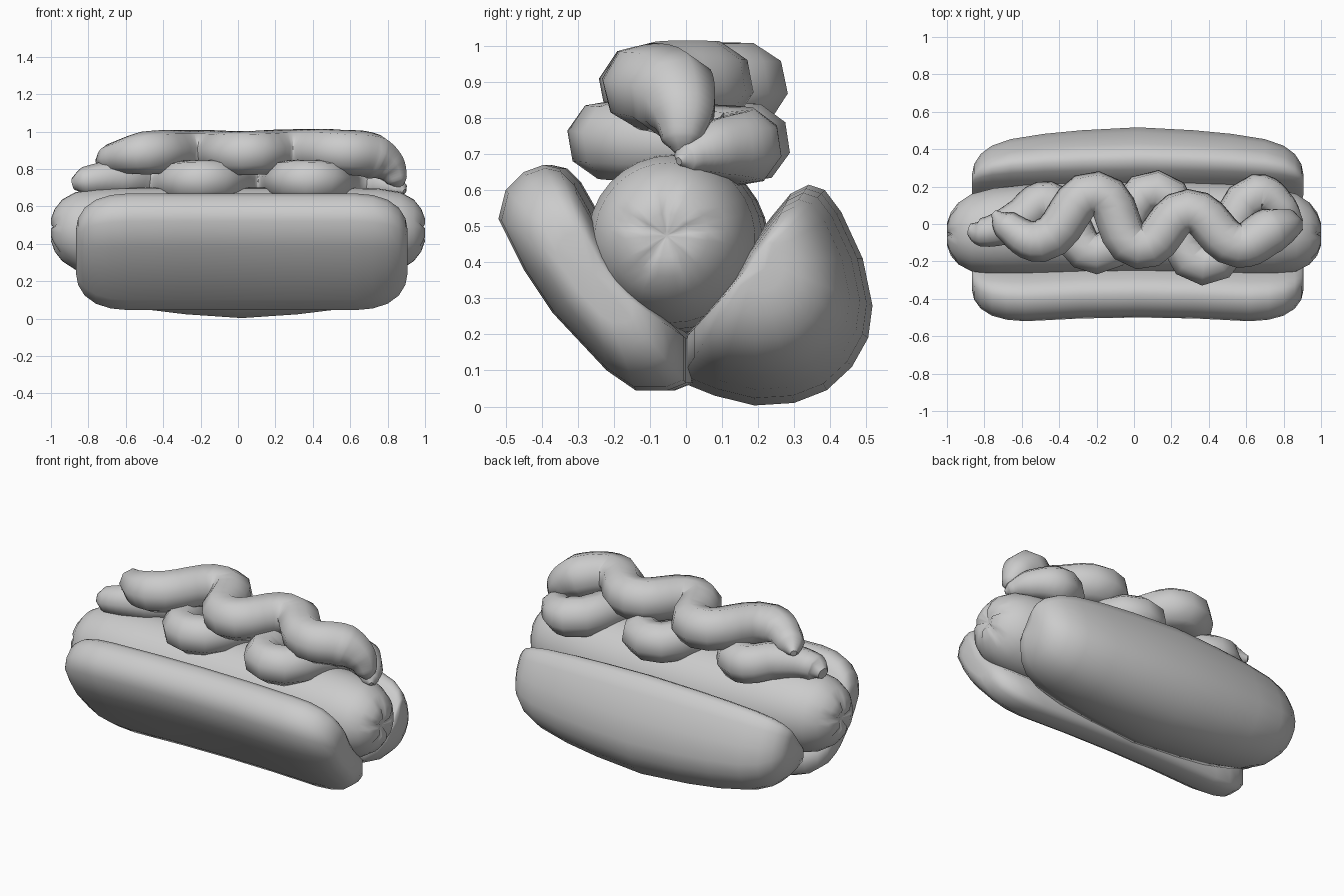
import bpy, bmesh
from math import cos, sin, pi
from mathutils import Vector

if "Cube" in bpy.data.objects:
    bpy.data.objects.remove(bpy.data.objects["Cube"])


def loft(name, rings):
    """Skin a list of equal-length closed rings and cap both ends."""
    bm = bmesh.new()
    rows = [[bm.verts.new(p) for p in ring] for ring in rings]
    n = len(rows[0])
    for a, b in zip(rows, rows[1:]):
        for i in range(n):
            j = (i + 1) % n
            bm.faces.new((a[i], a[j], b[j], b[i]))
    for row, ring in ((rows[0], rings[0]), (rows[-1], rings[-1])):
        tip = bm.verts.new(sum((Vector(p) for p in ring), Vector()) / n)
        for i in range(n):
            bm.faces.new((row[i], row[(i + 1) % n], tip))
    bmesh.ops.recalc_face_normals(bm, faces=bm.faces)
    mesh = bpy.data.meshes.new(name)
    bm.to_mesh(mesh)
    bm.free()
    mesh.shade_smooth()
    ob = bpy.data.objects.new(name, mesh)
    bpy.context.collection.objects.link(ob)
    return ob


def bun_half(name, section, pivot, stations):
    """Loft a y/z section along x; stations are (x, scale, y shift), mirrored."""
    full = [(-x, s, d) for x, s, d in reversed(stations)] + stations[1:]
    py, pz = pivot
    loft(name, [[(x + 0.02, py + (y - py) * s + d, pz + (z - pz) * s)
                 for y, z in section] for x, s, d in full])


# Front bun half: slim and straight, slightly hollow along its outer side
bun_half("front_bun",
         [(0, .065), (0, .19), (-.08, .27), (-.15, .35), (-.22, .45),
          (-.27, .55), (-.31, .62), (-.35, .66), (-.395, .67), (-.45, .65),
          (-.5, .6), (-.52, .52), (-.45, .38), (-.37, .26), (-.22, .1),
          (-.14, .045), (-.05, .045)],
         (-.25, .36),
         [(0, 1, .02), (.3, 1, .015), (.6, 1, 0), (.7, .97, 0),
          (.78, .89, 0), (.84, .75, 0), (.875, .57, 0), (.885, .4, 0)])

# Back bun half: plump, bulging towards the middle, tucked against the front
bun_half("back_bun",
         [(-.02, .07), (.08, .03), (.19, .003), (.3, .01), (.39, .045),
          (.46, .11), (.505, .19), (.517, .28), (.49, .41), (.43, .54),
          (.385, .6), (.34, .615), (.29, .59), (.24, .53), (.17, .44),
          (.1, .32), (-.02, .17)],
         (.2, .41),
         [(0, 1, 0), (.3, .95, 0), (.5, .89, 0), (.68, .8, 0),
          (.78, .69, 0), (.84, .55, 0), (.875, .38, 0), (.885, .22, 0)])

# Sausage, gently bowed, with five pinched creases at each end:
# (x, radius, crease depth)
profile = [(0, .25, 0), (.3, .248, 0), (.55, .243, 0), (.75, .232, 0),
           (.87, .207, 0), (.94, .165, 0), (.98, .115, .01), (1.0, .06, .02),
           (.98, .012, 0)]
profile = [(-x, r, -d) for x, r, d in reversed(profile)] + profile[1:]
loft("sausage", [[(x - (d if i % 6 == 0 else 0),
                   -.02 - .035 * x * x + r * cos(i * pi / 15 + .3),
                   .45 + .025 * x * x + r * sin(i * pi / 15 + .3))
                  for i in range(30)] for x, r, d in profile])


def sauce(name, points, radius):
    """Wavy tube through (x, y, z, relative thickness) points."""
    curve = bpy.data.curves.new(name, 'CURVE')
    curve.dimensions = '3D'
    curve.bevel_depth = radius
    curve.bevel_resolution = 2
    curve.resolution_u = 6
    curve.use_fill_caps = True
    spline = curve.splines.new('BEZIER')
    spline.bezier_points.add(len(points) - 1)
    for bp, (x, y, z, r) in zip(spline.bezier_points, points):
        bp.co = (x, y, z)
        bp.radius = r
        bp.handle_left_type = bp.handle_right_type = 'AUTO'
    ob = bpy.data.objects.new(name, curve)
    bpy.context.collection.objects.link(ob)
    bpy.ops.object.select_all(action='DESELECT')
    ob.select_set(True)
    bpy.context.view_layer.objects.active = ob
    bpy.ops.object.convert(target='MESH')
    bpy.ops.object.shade_smooth_by_angle(angle=pi / 3)


# Lower sauce squiggle
sauce("lower_sauce",
      [(-.88, -.03, .72, .3), (-.82, -.045, .735, .68), (-.62, .02, .75, .95),
       (-.46, .12, .73, 1), (-.2, -.16, .74, 1), (.12, .18, .73, 1),
       (.37, -.22, .74, 1), (.66, .16, .72, 1), (.8, .08, .715, .75),
       (.87, .0, .69, .4), (.89, -.02, .68, .1)], .112)

# Upper sauce squiggle
sauce("upper_sauce",
      [(-.75, .06, .84, .15), (-.69, .0, .855, .65), (-.5, -.09, .885, .97),
       (-.2, .165, .89, 1), (.03, -.125, .885, 1), (.29, .07, .895, 1),
       (.56, -.115, .89, 1), (.73, -.035, .865, 1.05), (.81, -.01, .81, .8),
       (.85, -.01, .74, .5), (.86, -.01, .7, .15)], .12)
